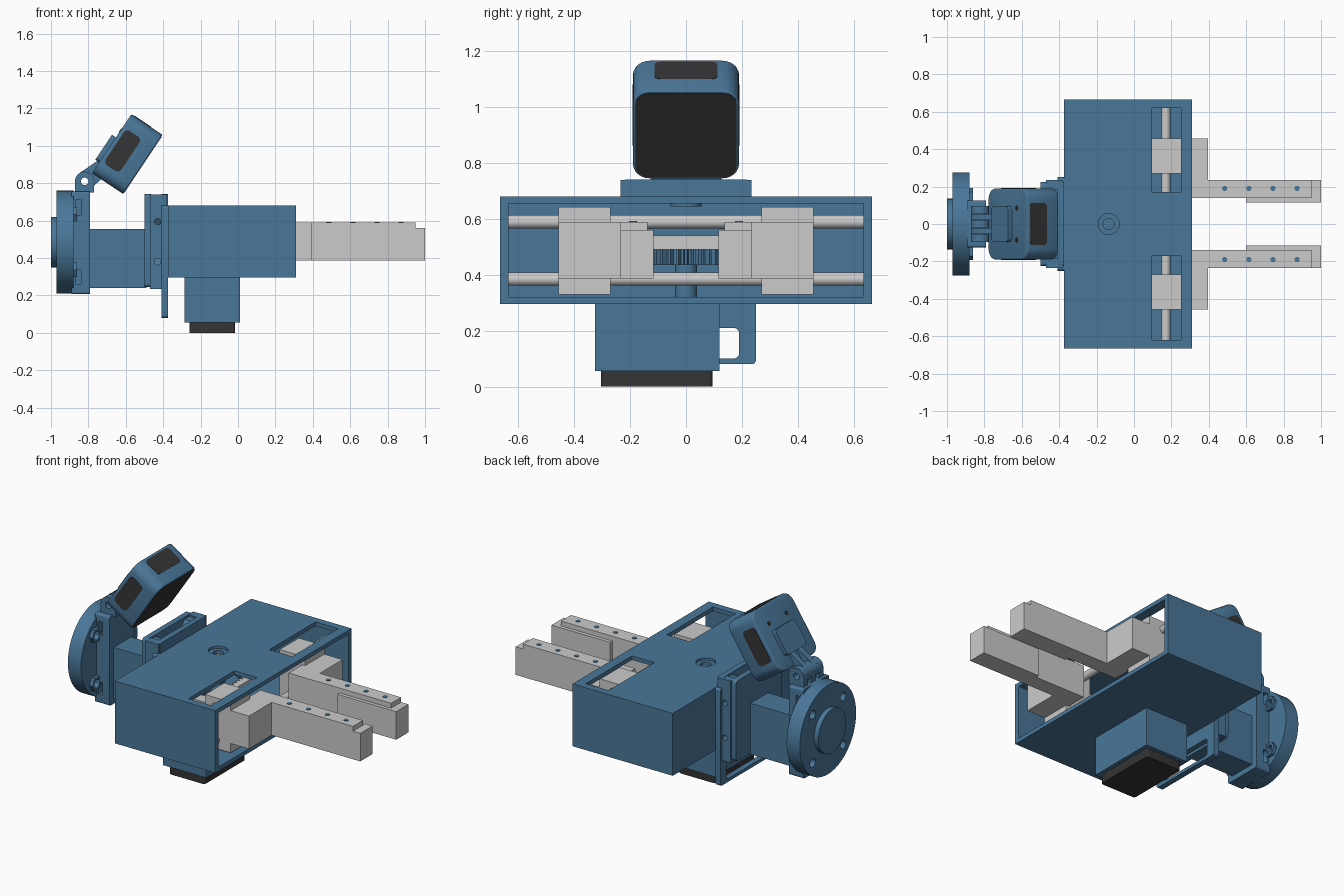
import bpy, bmesh, math
from mathutils import Matrix, Vector

if "Cube" in bpy.data.objects:
    bpy.data.objects.remove(bpy.data.objects["Cube"])


def material(name, rgb):
    m = bpy.data.materials.new(name)
    m.diffuse_color = (*rgb, 1)
    m.use_nodes = True
    m.node_tree.nodes["Principled BSDF"].inputs["Base Color"].default_value = m.diffuse_color
    return m


BLUE = material("blue", (0.068, 0.185, 0.32))
DARK = material("dark", (0.035, 0.035, 0.037))


def finish(name, bm, mat=None, smooth=False):
    bmesh.ops.recalc_face_normals(bm, faces=bm.faces)
    me = bpy.data.meshes.new(name)
    bm.to_mesh(me)
    bm.free()
    ob = bpy.data.objects.new(name, me)
    bpy.context.collection.objects.link(ob)
    if mat:
        me.materials.append(mat)
    if smooth:
        shade(ob)
    return ob


def shade(ob):
    bpy.ops.object.select_all(action='DESELECT')
    ob.select_set(True)
    bpy.context.view_layer.objects.active = ob
    bpy.ops.object.shade_smooth_by_angle(angle=math.radians(35))


def box(name, x, y, z, mat=None, round_axis=None, r=0.0, edge=0.0):
    """Box from (min, max) ranges; can round the edges along one axis, then soften the rest."""
    lo, hi = zip(x, y, z)
    bm = bmesh.new()
    bmesh.ops.create_cube(bm, size=1)
    for v in bm.verts:
        v.co = Vector([lo[i] if v.co[i] < 0 else hi[i] for i in range(3)])
    if round_axis is not None:
        es = [e for e in bm.edges
              if abs((e.verts[0].co - e.verts[1].co)[round_axis]) > 1e-6]
        bmesh.ops.bevel(bm, geom=es, offset=r, segments=6, affect='EDGES', profile=0.5)
        if edge:
            es = [e for e in bm.edges if e.calc_face_angle(0) > 1.2]
            bmesh.ops.bevel(bm, geom=es, offset=edge, segments=3, affect='EDGES', profile=0.5)
    return finish(name, bm, mat, round_axis is not None)


def cyl(name, axis, c, r, length, mat=None, n=40, r2=None):
    bm = bmesh.new()
    rot = {'x': Matrix.Rotation(math.pi / 2, 4, 'Y'),
           'y': Matrix.Rotation(math.pi / 2, 4, 'X'), 'z': Matrix()}[axis]
    bmesh.ops.create_cone(bm, cap_ends=True, segments=n, radius1=r, radius2=r if r2 is None else r2,
                          depth=length, matrix=Matrix.Translation(c) @ rot)
    return finish(name, bm, mat, n > 8)


def prism(name, pts, axis, lo, hi, mat=None):
    """Extrude a 2D outline: axis y takes (x, z), axis z takes (x, y), axis x takes (y, z)."""
    place = {'y': lambda p: (p[0], lo, p[1]), 'z': lambda p: (p[0], p[1], lo),
             'x': lambda p: (lo, p[0], p[1])}[axis]
    step = {'y': (0, hi - lo, 0), 'z': (0, 0, hi - lo), 'x': (hi - lo, 0, 0)}[axis]
    bm = bmesh.new()
    f = bm.faces.new([bm.verts.new(place(p)) for p in pts])
    ext = bmesh.ops.extrude_face_region(bm, geom=[f], use_keep_orig=True)
    bmesh.ops.translate(bm, vec=step, verts=[v for v in ext['geom'] if isinstance(v, bmesh.types.BMVert)])
    return finish(name, bm, mat)


def cut(ob, *cutters):
    bpy.context.view_layer.objects.active = ob
    for c in cutters:
        c.hide_render = True
        m = ob.modifiers.new("cut", 'BOOLEAN')
        m.operation, m.solver, m.object = 'DIFFERENCE', 'EXACT', c
        bpy.ops.object.modifier_apply(modifier=m.name)
        bpy.data.objects.remove(c)
    shade(ob)
    return ob


# Housing: box open at +x, two top slots and a stepped screw hole
housing = box("housing", (-.375, .31), (-.665, .665), (.295, .68), BLUE)
cut(housing, box("c", (-.345, .4), (-.635, .635), (.32, .655)),
    box("c", (.095, .25), (.17, .62), (.6, .8)), box("c", (.095, .25), (-.62, -.17), (.6, .8)),
    cyl("c", 'z', (-.135, 0, .68), .056, .2))
cut(cyl("screw_seat", 'z', (-.135, 0, .655), .056, .02, BLUE), cyl("c", 'z', (-.135, 0, .65), .03, .2))

# Motor box and dark motor base
box("motor_box", (-.285, .01), (-.325, .12), (.055, .3), BLUE)
box("motor_base", (-.26, -.015), (-.305, .095), (0, .06), DARK, 2, .015)

# Guide rods
for i, z in enumerate((.59, .385)):
    cyl(f"guide_rod_{i}", 'x', (0, 0, 0), .024, 1.28).matrix_world = (
        Matrix.Translation((.17, 0, z)) @ Matrix.Rotation(math.pi / 2, 4, 'Z'))

# Drive gear with shaft
gear = []
for i in range(28):
    for da, r in ((-.07, .12), (-.035, .14), (.035, .14), (.07, .12)):
        a = i * math.tau / 28 + da
        gear.append((-.135 + r * math.cos(a), r * math.sin(a)))
prism("drive_gear", gear, 'z', .435, .49, BLUE)
cyl("gear_shaft", 'z', (-.135, 0, .40), .04, .22, BLUE)

# Carriages, fingers, toothed racks
for s, side in ((1, "left"), (-1, "right")):
    def ys(a, b):
        return tuple(sorted((s * a, s * b)))
    box(f"carriage_{side}", (.095, .27), ys(.27, .457), (.33, .643))
    box(f"finger_mount_{side}", (.25, .395), ys(.138, .457), (.387, .59))
    prism(f"finger_{side}", [(.395, .387), (1, .387), (1, .56), (.95, .56), (.95, .59), (.395, .59)],
          'y', *ys(.138, .235))
    box(f"finger_pad_{side}", (.6, 1), ys(.116, .138), (.387, .56))
    for i in range(4):
        cyl(f"finger_screw_{side}_{i}", 'z', (.485 + i * .129, s * .19, .586), .014, .014, BLUE, 20)
    # rack: toothed edge faces the gear
    gx = -.135 + s * .145
    pts = [(gx + s * .05, s * .36), (gx + s * .05, -s * .25)]
    for i in range(20):
        y = -.25 + i * .03
        pts += [(gx + s * .012, s * y), (gx - s * .008, s * (y + .008)),
                (gx - s * .008, s * (y + .016)), (gx + s * .012, s * (y + .024))]
    prism(f"rack_{side}", pts, 'z', .49, .54)
    box(f"rack_arm_{side}", (min(gx, .1), .1), ys(.29, .36), (.49, .54))

# Mounting bracket behind the housing
front = box("bracket_frame", (-.41, -.375), (-.25, .25), (.08, .68), BLUE, 0, .015)
cut(front, box("c", (-.5, -.3), (-.19, .19), (.1, .21), None, 0, .02))
box("bracket_top", (-.41, -.375), (-.225, .225), (.6, .742), BLUE, 0, .012)
for s, side in ((1, "left"), (-1, "right")):
    flange = box(f"bracket_flange_{side}", (-.47, -.38), tuple(sorted((s * .185, s * .235))), (.235, .74), BLUE)
    cut(flange, *[cyl("c", 'y', (-.43, s * .2, z), .017, .2) for z in (.38, .595)])
    prism(f"bracket_brace_{side}", [(s * .14, .25), (s * .19, .25), (-s * .14, .73), (-s * .19, .73)],
          'x', -.465, -.4, BLUE)
box("bracket_back", (-.5, -.465), (-.225, .225), (.245, .742), BLUE, 0, .02)

# Arm and wrist column
box("arm", (-.8, -.49), (-.085, .085), (.24, .555), BLUE)
column = box("wrist_column", (-.89, -.79), (-.125, .125), (.207, .757), BLUE, 0, .012)
cut(column, *[box("c", (-.87, -.84), (s * .11 - .04, s * .11 + .04), (z - .04, z + .04))
              for s in (1, -1) for z in (.3, .67)])

# Wrist flange with boss, bolt holes and nuts
C = .485
angles = [math.pi / 4 + i * math.pi / 2 for i in range(4)]
flange = cyl("wrist_flange", 'x', (-.925, 0, C), .275, .09, BLUE, 72)
cut(flange, *[cyl("c", 'x', (-.93, .21 * math.cos(a), C + .21 * math.sin(a)), .026, .2, None, 24)
              for a in angles])
cyl("flange_boss", 'x', (-.98, 0, C), .135, .04, BLUE, 56)
for i, a in enumerate(angles):
    p = (-.875, .21 * math.cos(a), C + .21 * math.sin(a))
    cut(cyl(f"flange_nut_{i}", 'x', p, .045, .03, BLUE, 6), cyl("c", 'x', p, .026, .2, None, 24))

# Camera hinge: lugs on the column and prongs on the camera
H = Vector((-.82, .81))


def arc(a0, a1, r=.052, n=12):
    return [(H.x + r * math.cos(math.radians(a0 + (a1 - a0) * i / n)),
             H.y + r * math.sin(math.radians(a0 + (a1 - a0) * i / n))) for i in range(n + 1)]


for i, y in enumerate((-.075, 0, .075)):
    lug = prism(f"hinge_lug_{i}", [(-.872, .75), (-.77, .75)] + arc(0, 180), 'y', y - .02, y + .02, BLUE)
    cut(lug, cyl("c", 'y', (H.x, y, H.y), .02, .2, None, 24))
for i, y in enumerate((-.0375, .0375)):
    prong = prism(f"camera_prong_{i}", [(-.7, .85), (-.66, .96), (-.715, .945)] + arc(125, 300),
                  'y', y - .017, y + .017, BLUE)
    cut(prong, cyl("c", 'y', (H.x, y, H.y), .02, .2, None, 24))

# Camera, built upright then tilted about y
TILT = Matrix.Translation((-.592, 0, .956)) @ Matrix.Rotation(.588, 4, 'Y')
parts = [
    box("camera_body", (-.1, .1), (-.19, .19), (-.19, .19), BLUE, 0, .06, .008),
    box("camera_front_glass", (.08, .102), (-.18, .18), (-.18, .18), DARK, 0, .045),
    box("camera_side_panels", (-.08, .02), (-.192, .192), (-.11, .11), DARK, 1, .025),
    box("camera_top_panel", (-.085, .025), (-.112, .112), (.15, .192), DARK, 2, .02),
    box("camera_back_mount", (-.125, -.09), (-.095, .095), (-.12, .04), BLUE, 0, .02),
] + [cyl(f"camera_back_screw_{i}", 'x', (-.1, y, .085), .013, .006, DARK, 20) for i, y in enumerate((-.085, .085))]
for p in parts:
    p.matrix_world = TILT
